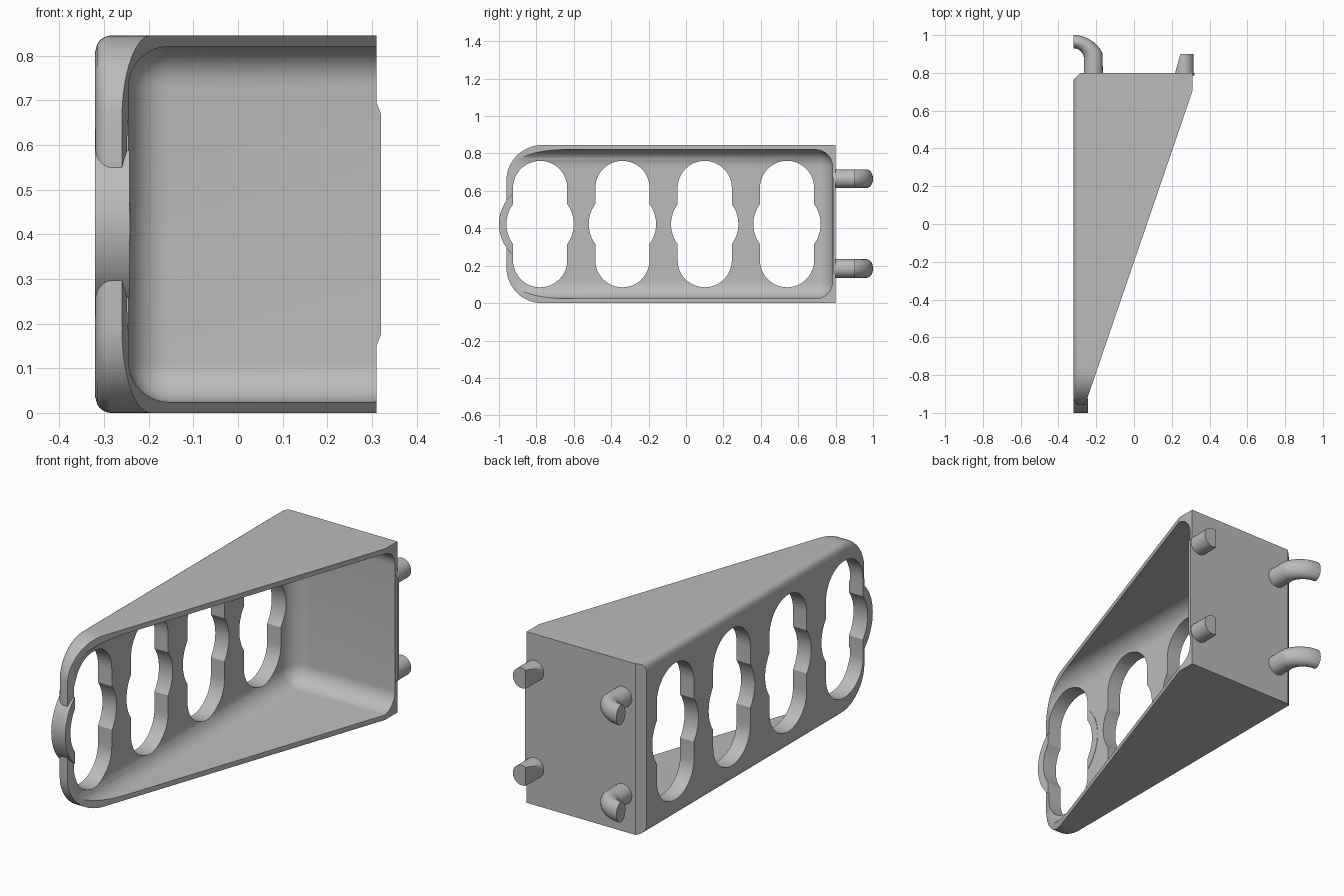
import bpy, bmesh, math
from mathutils import Matrix

if "Cube" in bpy.data.objects:
    bpy.data.objects.remove(bpy.data.objects["Cube"])

grey = bpy.data.materials.new("plain grey")
grey.use_nodes = True
grey.diffuse_color = (0.5, 0.5, 0.5, 1)
grey.node_tree.nodes["Principled BSDF"].inputs["Base Color"].default_value = (0.5, 0.5, 0.5, 1)

H = 0.845          # body height
MID = H / 2
PLATE = -0.32      # outer face of the plate
FLOOR = -0.245     # inner face of the plate


def finish(name, bm):
    bmesh.ops.recalc_face_normals(bm, faces=bm.faces)
    mesh = bpy.data.meshes.new(name)
    bm.to_mesh(mesh)
    bm.free()
    mesh.materials.append(grey)
    ob = bpy.data.objects.new(name, mesh)
    bpy.context.collection.objects.link(ob)
    return ob


def loft(name, rings):
    bm = bmesh.new()
    loops = [[bm.verts.new(p) for p in ring] for ring in rings]
    n = len(loops[0])
    for a, b in zip(loops, loops[1:]):
        for i in range(n):
            j = (i + 1) % n
            bm.faces.new((a[i], a[j], b[j], b[i]))
    bm.faces.new(loops[0])
    bm.faces.new(loops[-1])
    return finish(name, bm)


def along_x(name, outline, x0, x1):
    return loft(name, [[(x, y, z) for y, z in outline] for x in (x0, x1)])


def along_z(name, outline, z0, z1):
    return loft(name, [[(x, y, z) for x, y in outline] for z in (z0, z1)])


def arc(cy, cz, r, start, end, n):
    angles = [math.radians(start + (end - start) * i / n) for i in range(n + 1)]
    return [(cy + r * math.cos(a), cz + r * math.sin(a)) for a in angles]


def combine(target, tool, operation):
    mod = target.modifiers.new(operation, "BOOLEAN")
    mod.object, mod.operation, mod.solver = tool, operation, "EXACT"
    bpy.context.view_layer.objects.active = target
    bpy.ops.object.modifier_apply(modifier=mod.name)
    bpy.data.objects.remove(tool)


def smooth(ob, angle=32):
    bpy.ops.object.select_all(action="DESELECT")
    ob.select_set(True)
    bpy.context.view_layer.objects.active = ob
    bpy.ops.object.shade_smooth_by_angle(angle=math.radians(angle))


# Body: rounded front corners, rounded outer edge and chamfered back edge
def body_ring(x, inset, back):
    r = 0.19
    low = arc(-0.96 + r, r, r - inset, 180, 270, 16)
    high = arc(-0.96 + r, H - r, r - inset, 90, 180, 16)
    return [(x, y, z) for y, z in low + [(back, inset), (back, H - inset)] + high[:-1]]


STEPS, EDGE = 8, 0.037
rings = []
for k in range(STEPS + 1):
    t = k / STEPS
    inset = EDGE * (1 - math.sqrt(1 - (1 - t) ** 2))
    rings.append(body_ring(PLATE + EDGE * t, inset, 0.765 + 0.035 * t))
rings.append(body_ring(0.31, 0, 0.8))
body = loft("bracket_body", rings)

# Sloping open side
slope = [(0.31, 0.705), (0.6, 1.552), (0.6, -1.5), (-0.445, -1.5)]
combine(body, along_z("slope_cutter", slope, -0.2, 1.2), "DIFFERENCE")

# Hollow inside with filleted corners
bm = bmesh.new()
bmesh.ops.create_cube(bm, size=1)
size = (1.245, 2.08, 0.796)
centre = (FLOOR + size[0] / 2, 0.783 - size[1] / 2, MID)
bm.transform(Matrix.Translation(centre) @ Matrix.Diagonal((*size, 1)))
bmesh.ops.bevel(bm, geom=list(bm.edges), offset=0.09, segments=10, profile=0.5, affect="EDGES")
combine(body, finish("hollow_cutter", bm), "DIFFERENCE")

# Round bump on the front end
HOLES = [-0.78 + 0.44 * i for i in range(4)]
bump = along_x("end_bump", arc(HOLES[0], MID, 0.22, 0, 360, 64)[:-1], PLATE, FLOOR + 0.002)
combine(body, bump, "UNION")

# Four long openings, each widened in the middle
for y in HOLES:
    w, reach, wide = 0.145, 0.193, 0.18
    a = math.degrees(math.acos(w / wide))
    outline = (arc(y, MID, wide, -a, a, 12) + arc(y, MID + reach, w, 0, 180, 24)
               + arc(y, MID, wide, 180 - a, 180 + a, 12)
               + arc(y, MID - reach, w, 180, 360, 24))
    combine(body, along_x("opening_cutter", outline, -0.5, 0), "DIFFERENCE")
smooth(body)

# Thin lip on the edge of the back wall
lip_outline = [(0.3, 0.15), (0.31, 0.15), (0.32, 0.175), (0.32, 0.67), (0.31, 0.695), (0.3, 0.695)]
loft("wall_lip", [[(x, y, z) for x, z in lip_outline] for y in (0.785, 0.799)])


# Pegs and hooks on the back wall
def peg_ring(right, left, z, n=24):
    cx, cy = (right[0] + left[0]) / 2, (right[1] + left[1]) / 2
    dx, dy = (right[0] - left[0]) / 2, (right[1] - left[1]) / 2
    angles = [2 * math.pi * i / n for i in range(n)]
    return [(cx + dx * math.cos(a), cy + dy * math.cos(a), z + 0.05 * math.sin(a)) for a in angles]


for level, z in (("lower", 0.185), ("upper", 0.665)):
    rings = [peg_ring((-0.165, 0.79), (-0.265, 0.79), z)]
    for k in range(13):
        t = k / 12
        a, b = math.radians(22 + 68 * t), math.radians(90 * t)
        outer = (-0.32 + 0.166 * math.cos(a), 0.84 + 0.16 * math.sin(a))
        inner = (-0.32 + 0.055 * math.cos(b), 0.875 + 0.055 * math.sin(b))
        rings.append(peg_ring(outer, inner, z))
    smooth(loft(level + "_hook", rings), 40)

    # Short round peg with one slanted flat side
    peg = loft(level + "_peg", [peg_ring((0.316, y), (0.216, y), z) for y in (0.79, 0.9)])
    flat = [(0.212, 0.78), (0.248, 0.91), (0.1, 0.91), (0.1, 0.78)]
    combine(peg, along_z("peg_cutter", flat, z - 0.1, z + 0.1), "DIFFERENCE")
    smooth(peg)
